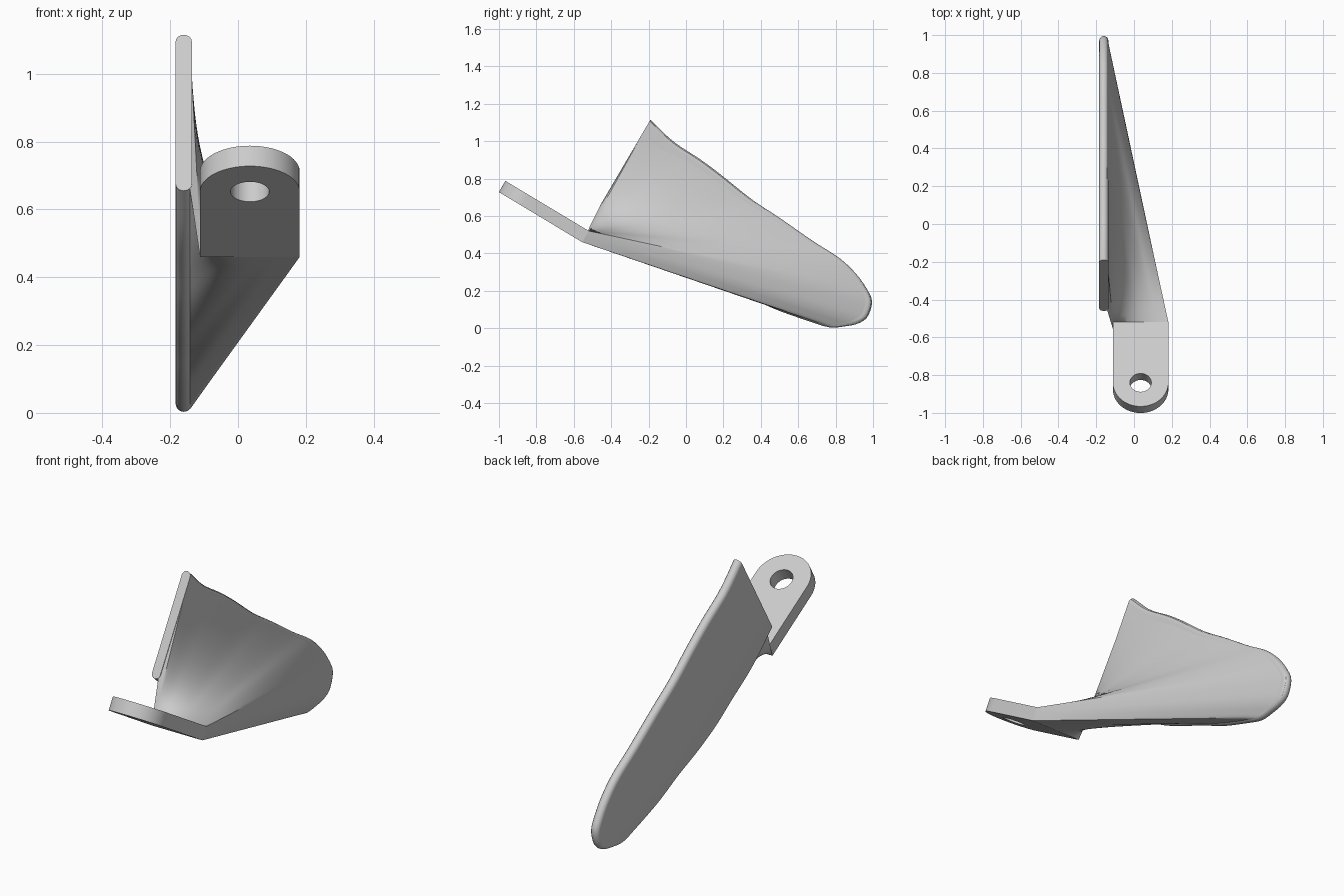
import bpy, bmesh, math
from mathutils import Vector

if "Cube" in bpy.data.objects:
    bpy.data.objects.remove(bpy.data.objects["Cube"])

grey = bpy.data.materials.new("plain grey")
grey.diffuse_color = (0.6, 0.6, 0.6, 1)
grey.use_nodes = True
grey.node_tree.nodes["Principled BSDF"].inputs["Base Color"].default_value = grey.diffuse_color


def finish(name, bm, angle=30):
    """Turn a bmesh into a smooth-shaded object with sharp corners kept."""
    bmesh.ops.recalc_face_normals(bm, faces=bm.faces)
    me = bpy.data.meshes.new(name)
    bm.to_mesh(me)
    bm.free()
    me.materials.append(grey)
    ob = bpy.data.objects.new(name, me)
    bpy.context.collection.objects.link(ob)
    bpy.ops.object.select_all(action='DESELECT')
    ob.select_set(True)
    bpy.context.view_layer.objects.active = ob
    bpy.ops.object.shade_smooth_by_angle(angle=math.radians(angle))
    return ob


def smooth_path(pts, steps=8):
    """Catmull-Rom curve through the points."""
    p = [Vector(q) for q in pts]
    p = [2 * p[0] - p[1]] + p + [2 * p[-1] - p[-2]]
    out = []
    for a, b, c, d in zip(p, p[1:], p[2:], p[3:]):
        for i in range(steps):
            t = i / steps
            out.append(0.5 * (2 * b + (c - a) * t + (2 * a - 5 * b + 4 * c - d) * t * t
                              + (3 * b - a - 3 * c + d) * t ** 3))
    return out + [p[-2]]


def resample(path, n):
    """n + 1 evenly spaced points along a path."""
    acc = [0]
    for a, b in zip(path, path[1:]):
        acc.append(acc[-1] + (b - a).length)
    out, k = [], 0
    for i in range(n + 1):
        s = acc[-1] * i / n
        while k < len(path) - 2 and acc[k + 1] < s:
            k += 1
        out.append(path[k].lerp(path[k + 1], (s - acc[k]) / (acc[k + 1] - acc[k])))
    return out


def skin(bm, rings):
    """Join equal closed rings into a capped solid."""
    vs = [[bm.verts.new(p) for p in r] for r in rings]
    n = len(vs[0])
    for a, b in zip(vs, vs[1:]):
        for i in range(n):
            j = (i + 1) % n
            bm.faces.new((a[i], a[j], b[j], b[i]))
    bm.faces.new(vs[0])
    bm.faces.new(vs[-1])


# Blade outline in (y, z): upper edge, rounded tip, wavy lower edge
upper = [(-.19, 1.115), (-.07, 1.0), (.08, .9), (.2, .81), (.35, .69), (.5, .59),
         (.68, .465), (.82, .375), (.91, .29)]
tip = [(.97, .205), (.995, .14), (.97, .06), (.92, .025), (.85, .01), (.77, .004)]
lower = [(.68, .03), (.48, .1), (.32, .175), (.15, .245), (0, .32), (-.13, .405),
         (-.3, .515), (-.46, .655)]
curve = smooth_path(upper + tip + lower)
a, b = 8 * len(upper), 8 * (len(upper) + len(tip) - 1)
N_UP, N_TIP, N_LOW, N_FRONT = 40, 16, 40, 8
outline = (resample(curve[:a + 1], N_UP) + resample(curve[a:b + 1], N_TIP)[1:]
           + resample(curve[b:], N_LOW)[1:])


def inset(dist):
    """Outline moved inwards; its ends slide along the straight front edge."""
    out, last = [], len(outline) - 1
    front = (outline[-1] - outline[0]).normalized()
    for i, p in enumerate(outline):
        if i in (0, last):
            out.append(p + front * (dist if i == 0 else -dist))
        else:
            t = (outline[i + 1] - outline[i - 1]).normalized()
            out.append(p + Vector((t.y, -t.x)) * dist)
    return out


# Blade: flat plate with a rounded rim
bm = bmesh.new()
R = 0.024
rings = []
for k in range(11):
    ang = math.pi * (k / 10 - 0.5)
    rings.append([(-.16 + R * math.sin(ang), p.x, p.y) for p in inset(R * (1 - math.cos(ang)))])
skin(bm, rings)
finish("blade", bm)

# Tab end section: the neck starts here
X0, X1 = -.112, .182
TOP, BOT = Vector((-.52, .52)), Vector((-.555, .46))


def corner(x, p):
    return Vector((x, p.x, p.y))


corners = [corner(X0, TOP), corner(X1, TOP), corner(X1, BOT), corner(X0, BOT)]
start = []
for i, n in enumerate((N_UP, N_TIP, N_LOW, N_FRONT)):
    start += [corners[i].lerp(corners[(i + 1) % 4], k / n) for k in range(n)]

# Neck: ruled solid from the tab end to the inner side of the blade
edge = inset(.007)
edge += [edge[-1].lerp(edge[0], k / N_FRONT) for k in range(1, N_FRONT)]
end = [Vector((-.142, p.x, p.y)) for p in edge]
bm = bmesh.new()
skin(bm, [[s.lerp(e, k / 16) for s, e in zip(start, end)] for k in range(17)])
finish("neck", bm)

# Mounting tab: round-ended tilted plate with a bolt hole
CX, RAD, LENGTH, HOLE = .035, .147, .373, .057
along = Vector((0, -.857, .515))
thick = corner(0, TOP - BOT)
base = corner(CX, BOT)


def on_tab(u, v):
    return base + Vector((u, 0, 0)) + along * v


outer = [(RAD, 0)] + [(RAD * math.cos(math.pi * k / 32), LENGTH + RAD * math.sin(math.pi * k / 32))
                      for k in range(33)] + [(-RAD, 0)]
hole = [(HOLE * math.cos(math.tau * k / 32), LENGTH + HOLE * math.sin(math.tau * k / 32))
        for k in range(32)]
bm = bmesh.new()
edges = []
for loop in (outer, hole):
    vs = [bm.verts.new(on_tab(*p)) for p in loop]
    edges += [bm.edges.new((vs[i - 1], vs[i])) for i in range(len(vs))]
bmesh.ops.triangle_fill(bm, use_beauty=True, edges=edges)
geo = bmesh.ops.extrude_face_region(bm, geom=bm.faces[:], use_keep_orig=True)
bmesh.ops.translate(bm, vec=thick, verts=[v for v in geo["geom"] if isinstance(v, bmesh.types.BMVert)])
finish("mounting_tab", bm)
